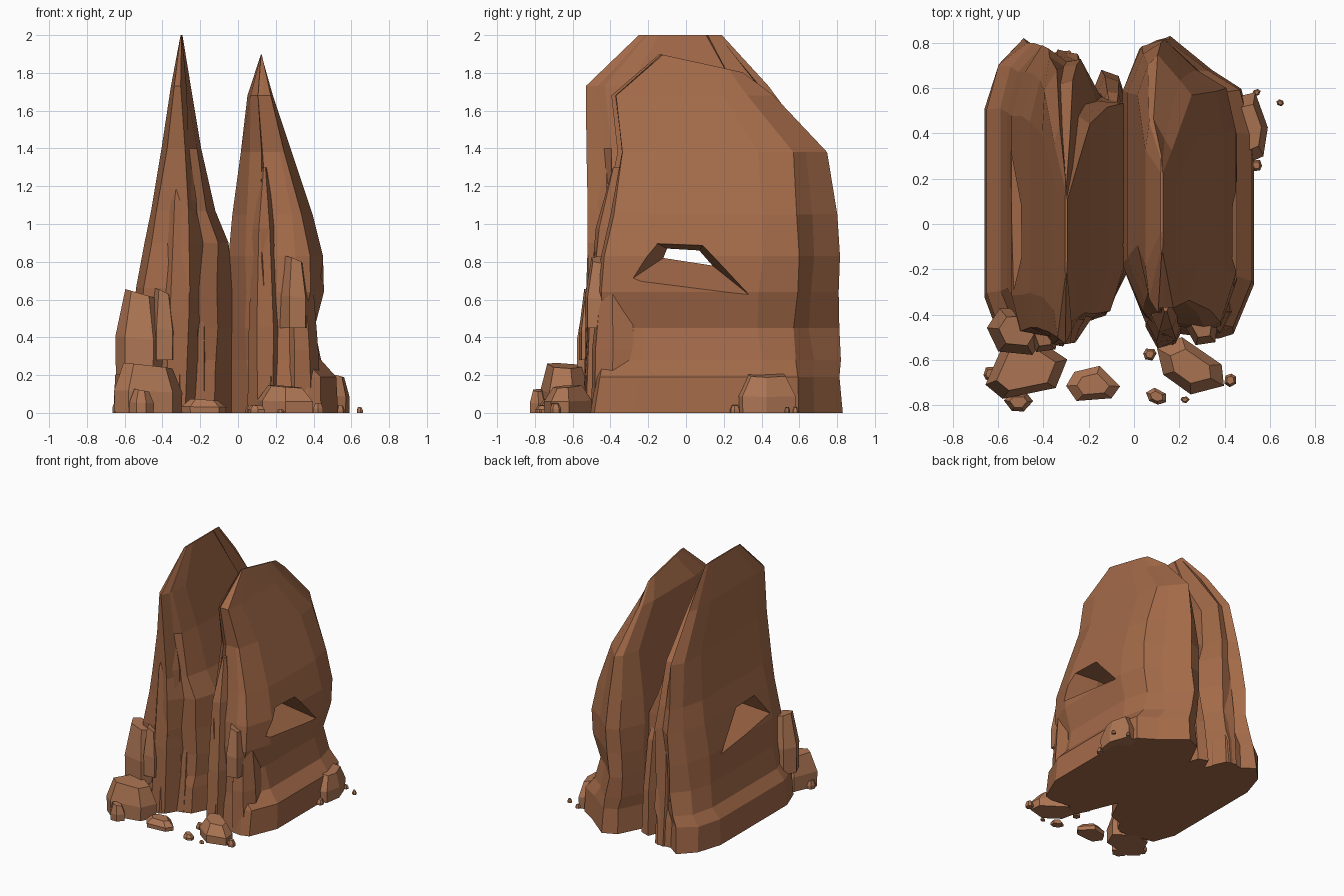
import bpy, bmesh, math, random

if "Cube" in bpy.data.objects:
    bpy.data.objects.remove(bpy.data.objects["Cube"])

random.seed(4)


def make_mat(name, col):
    m = bpy.data.materials.new(name)
    m.diffuse_color = (*col, 1)
    m.use_nodes = True
    m.node_tree.nodes["Principled BSDF"].inputs["Base Color"].default_value = m.diffuse_color
    return m


STONE = make_mat("red_brown_stone", (0.37, 0.145, 0.066))
PALE = make_mat("fallen_stone", (0.42, 0.18, 0.088))


def skin(name, rings, mat):
    """Join matching rings of points into a closed solid."""
    bm = bmesh.new()
    loops = [[bm.verts.new(p) for p in r] for r in rings]
    n = len(loops[0])
    for a, b in zip(loops, loops[1:]):
        for i in range(n):
            j = (i + 1) % n
            bm.faces.new((a[i], a[j], b[j], b[i]))
    bm.faces.new(loops[0][::-1])
    bm.faces.new(loops[-1])
    bmesh.ops.recalc_face_normals(bm, faces=bm.faces)
    me = bpy.data.meshes.new(name)
    bm.to_mesh(me)
    bm.free()
    ob = bpy.data.objects.new(name, me)
    bpy.context.collection.objects.link(ob)
    me.materials.append(mat)
    return ob


def combine(target, tool, operation):
    """Apply a boolean and discard the tool object."""
    tool.hide_render = True
    mod = target.modifiers.new("combine", 'BOOLEAN')
    mod.operation = operation
    mod.object = tool
    bpy.context.view_layer.objects.active = target
    bpy.ops.object.modifier_apply(modifier=mod.name)
    bpy.data.objects.remove(tool)


def loft(name, outline, rows, jitter=0.0, mat=STONE):
    """rows: z, x min, x max, y min, y max, optional slope of the top along y."""
    rings = []
    for k, row in enumerate(rows):
        z, xl, xr, y0, y1 = row[:5]
        slope = row[5] if len(row) > 5 else 0
        j = jitter if 0 < k < len(rows) - 1 else 0
        ring = []
        for u, v in outline:
            x = (xl + xr) / 2 + u * (xr - xl) / 2
            y = (y0 + y1) / 2 + v * (y1 - y0) / 2
            ends = j if abs(u) < 1 else 0
            ring.append((x + random.uniform(-ends, ends), y + random.uniform(-j, j),
                         z - slope * (y - y0)))
        rings.append(ring)
    return skin(name, rings, mat)


# Two tall fins
left_outline = [(-1, -.68), (-.8, -.93), (.1, -1), (.35, -.85), (.7, -.8), (1, -.52),
                (1, .62), (.5, .66), (.2, .92), (-.15, .9), (-.45, 1), (-.8, .83), (-1, .54)]
left_fin = loft("twin_rock_fins", left_outline, [
    (0, -.66, -.03, -.54, .82), (.2, -.65, -.03, -.52, .81), (.28, -.59, -.03, -.5, .8),
    (.45, -.56, -.03, -.5, .79), (.66, -.54, -.03, -.51, .78), (.9, -.495, -.05, -.51, .77),
    (1.07, -.46, -.12, -.51, .75), (1.4, -.405, -.195, -.52, .68),
    (1.73, -.355, -.25, -.53, .43), (2.0, -.304, -.294, -.25, .19)], .012)

right_outline = [(-1, -.52), (-.68, -.85), (-.27, -1), (-.15, -.92), (.45, -.95), (.68, -.92),
                 (1, -.6), (1, .36), (.8, .66), (.35, .78), (-.3, 1), (-.68, .93), (-1, .66)]
right_fin = loft("right_fin", right_outline, [
    (0, -.04, .53, -.54, .83), (.19, -.04, .52, -.52, .81), (.28, -.045, .44, -.49, .81),
    (.45, -.045, .405, -.49, .80), (.64, -.045, .455, -.5, .81), (.83, -.05, .45, -.49, .82),
    (1.05, -.03, .395, -.44, .80), (1.38, .015, .285, -.37, .75),
    (1.68, .05, .185, -.4, .47), (1.9, .118, .128, -.14, .3, .22)], .012)

# Slender buttresses leaning on the fin ends (negative depth faces the back)
shard = [(-1, -.3), (-.4, -1), (.5, -.85), (1, -.1), (.8, 1), (-.8, 1)]


def buttress(name, x, y, w, d, h, lean=(0, 0)):
    rows = []
    for t, s in ((0, 1), (.35, .92), (.75, .7), (1, .12)):
        cx, cy = x + lean[0] * t, y + lean[1] * t
        rows.append((h * t, cx - w * s / 2, cx + w * s / 2, cy - d * s / 2, cy + d * s / 2))
    return loft(name, shard, rows, .008)


# Merge fins and buttresses into one rock
parts = [right_fin,
         buttress("left_front_buttress", -.34, -.4, .24, .28, 1.5, (.05, -.02)),
         buttress("left_inner_buttress", -.22, -.33, .16, .22, 1.1, (0, .05)),
         buttress("right_front_buttress", .14, -.41, .18, .28, 1.3, (0, .04)),
         buttress("right_outer_buttress", .34, -.38, .2, .24, .95, (-.02, 0)),
         buttress("rear_middle_buttress", -.11, .5, .17, -.36, .95, (.02, -.05)),
         buttress("rear_left_buttress", -.3, .64, .18, -.26, 1.2, (0, -.05))]
for part in parts:
    combine(left_fin, part, 'UNION')

# Window through both fins, flared into an alcove with a sloping ledge outside
wide = [(-.3, .7), (-.16, .9), (.09, .89), (.34, .62)]
narrow = [(-.12, .82), (-.1, .87), (.07, .86), (.14, .78)]
window = skin("window_cutter", [[(x, y, z) for y, z in s] for x, s in
              ((-.8, wide), (-.54, wide), (-.36, narrow), (.26, narrow), (.46, wide), (.7, wide))],
              STONE)
combine(left_fin, window, 'DIFFERENCE')


def rock(name, x, y, z, w, d, h, turn=0, n=7, top=.6):
    """Faceted boulder: wide belt and a smaller, tilted top."""
    ang = [2 * math.pi * (i + random.uniform(-.22, .22)) / n for i in range(n)]
    rings = []
    c, s = math.cos(turn), math.sin(turn)
    for t, r in ((0, .98), (.45, 1), (1, top)):
        ring = []
        for a in ang:
            px, py = math.cos(a) * w / 2 * r, math.sin(a) * d / 2 * r
            ring.append((x + px * c - py * s, y + px * s + py * c,
                         z + h * t * (1 - .06 * math.cos(a))))
        rings.append(ring)
    return skin(name, rings, PALE)


# Large stacked blocks and wedged stone
rock("low_left_block", -.48, -.64, 0, .38, .28, .25, .25, 6, .72)
rock("high_left_block", -.51, -.47, .2, .28, .24, .43, 0, 6, .62)
rock("high_left_chip", -.4, -.5, .28, .13, .16, .36, .3, 5)
rock("wedged_block", .3, -.45, .45, .16, .19, .36, .3, 5, .6)
rock("right_base_block", .51, .43, 0, .16, .34, .2, .1, 6, .65)

# Fallen stones around the foot: x, y, width, depth, height, turn
stones = [(-.51, -.785, .13, .09, .12, 0), (-.18, -.71, .24, .17, .07, .1),
          (.25, -.63, .34, .22, .14, -.6), (.1, -.76, .1, .07, .04, -.4),
          (.07, -.575, .06, .06, .04, 0), (.425, -.69, .06, .06, .05, .5),
          (.225, -.775, .04, .03, .02, 0), (.54, .26, .05, .06, .04, 0),
          (.54, .58, .04, .03, .03, .4), (.645, .535, .035, .03, .03, -.5),
          (-.635, -.66, .06, .07, .06, 0)]
for i, (x, y, w, d, h, turn) in enumerate(stones):
    rock(f"fallen_stone_{i + 1}", x, y, 0, w, d, h, turn, 6)
